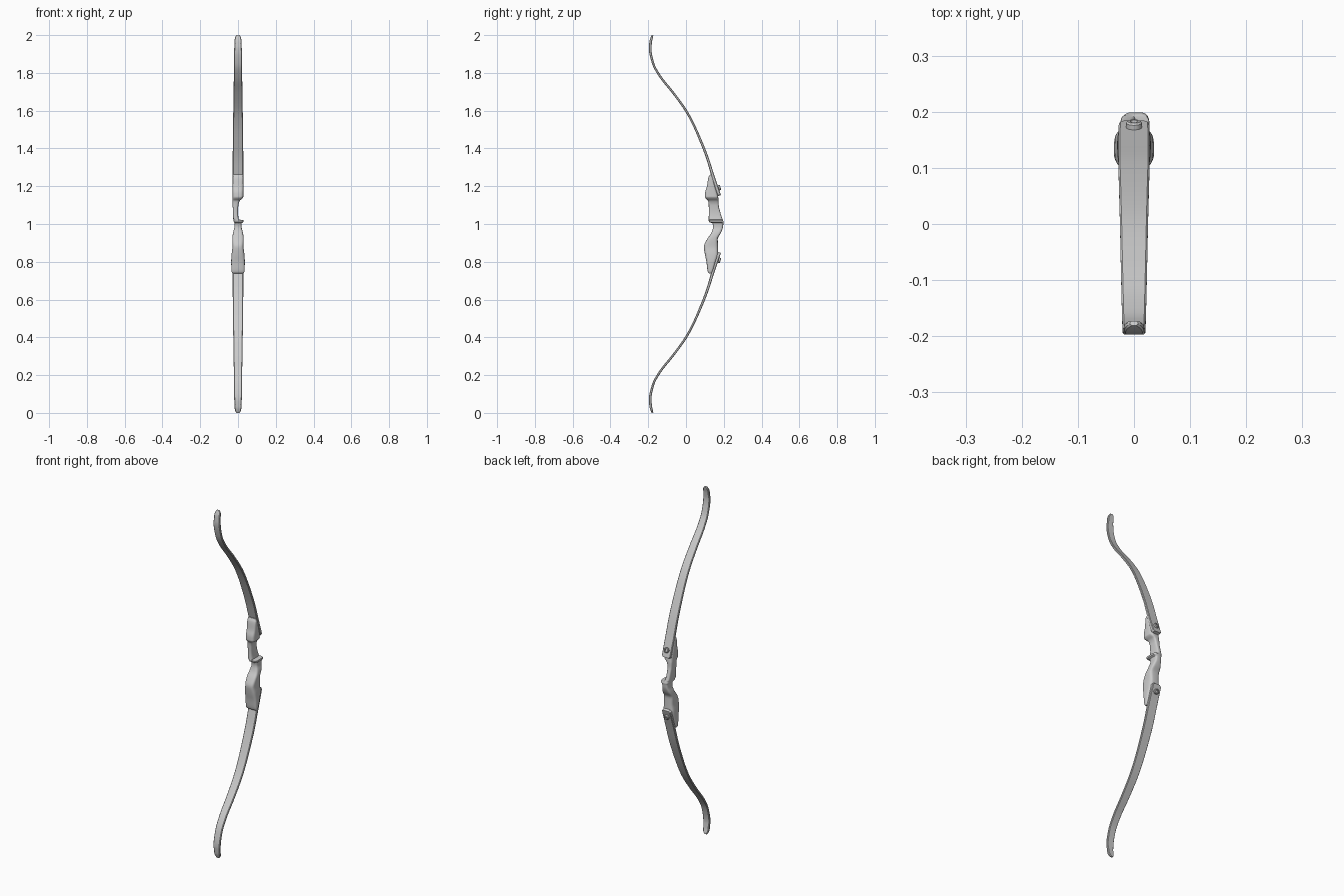
import bpy, bmesh, math
from mathutils import Vector

if "Cube" in bpy.data.objects:
    bpy.data.objects.remove(bpy.data.objects["Cube"])


def interp(rows, steps):
    """Monotone cubic resampling of rows; the first column is the parameter."""
    n, m = len(rows), len(rows[0])
    slopes = []
    for i in range(n):
        s = []
        for c in range(m):
            a = (rows[i][c] - rows[i-1][c]) / (rows[i][0] - rows[i-1][0]) if i else None
            b = (rows[i+1][c] - rows[i][c]) / (rows[i+1][0] - rows[i][0]) if i < n-1 else None
            if a is None or b is None:
                s.append(b if a is None else a)
            else:
                s.append(2*a*b/(a+b) if a*b > 0 else 0)
        slopes.append(s)
    out = []
    for i in range(n-1):
        h = rows[i+1][0] - rows[i][0]
        for k in range(steps):
            t = k/steps
            out.append([(2*t**3-3*t*t+1)*rows[i][c] + (t**3-2*t*t+t)*h*slopes[i][c]
                        + (3*t*t-2*t**3)*rows[i+1][c] + (t**3-t*t)*h*slopes[i+1][c]
                        for c in range(m)])
    return out + [list(rows[-1])]


def loft(name, rings, angle):
    bm = bmesh.new()
    vs = [[bm.verts.new(p) for p in r] for r in rings]
    n = len(vs[0])
    for a, b in zip(vs, vs[1:]):
        for i in range(n):
            bm.faces.new((a[i], a[(i+1) % n], b[(i+1) % n], b[i]))
    bm.faces.new(vs[0])
    bm.faces.new(vs[-1])
    bmesh.ops.recalc_face_normals(bm, faces=bm.faces)
    me = bpy.data.meshes.new(name)
    bm.to_mesh(me)
    bm.free()
    ob = bpy.data.objects.new(name, me)
    bpy.context.collection.objects.link(ob)
    bpy.ops.object.select_all(action='DESELECT')
    bpy.context.view_layer.objects.active = ob
    ob.select_set(True)
    bpy.ops.object.shade_smooth_by_angle(angle=math.radians(angle))
    return ob


# Limb: z, y, half width, half thickness
LIMB = [(1.150, .177, .019, .008), (1.158, .174, .027, .009), (1.256, .142, .028, .008),
        (1.35, .113, .028, .007), (1.447, .075, .027, .0065), (1.53, .038, .026, .006),
        (1.60, 0, .025, .006), (1.70, -.072, .0235, .006), (1.78, -.136, .022, .006),
        (1.85, -.174, .021, .006), (1.93, -.190, .020, .007), (1.955, -.188, .0175, .007),
        (1.97, -.186, .018, .007), (1.99, -.180, .014, .006), (1.999, -.177, .007, .004)]
path = interp(LIMB, 5)


def flip(p, lower):
    return Vector((p[0], p[1], 2 - p[2])) if lower else Vector(p)


def limb(name, lower):
    rings = []
    for i, (z, y, w, t) in enumerate(path):
        a, b = path[max(i-1, 0)], path[min(i+1, len(path)-1)]
        d = Vector((0, b[1]-a[1], b[0]-a[0])).normalized()
        nrm = Vector((0, d.z, -d.y))
        c = .003
        pts = [(w, t-c), (w-c, t), (c-w, t), (-w, t-c), (-w, c-t), (c-w, -t), (w-c, -t), (w, c-t)]
        rings.append([flip(Vector((u, y, z)) + nrm*v, lower) for u, v in pts])
    loft(name, rings, 30)


def bolt(name, lower):
    d = Vector((0, -.32, 1)).normalized()
    nrm = Vector((0, d.z, -d.y))
    base = Vector((0, .163, 1.188))
    rings = []
    for r, h in [(.014, 0), (.014, .018), (.011, .021), (.007, .021), (.006, .017)]:
        rings.append([flip(base + nrm*h + Vector((r*math.cos(a), 0, 0)) + d*r*math.sin(a), lower)
                      for a in (k*math.tau/24 for k in range(24))])
    loft(name, rings, 30)


for side, lower in (("upper", False), ("lower", True)):
    limb(side + "_limb", lower)
    bolt(side + "_limb_bolt", lower)

# Riser with grip, arrow shelf and sight window: z, y min, y max, x min, x max
RISER = [(.739, .121, .136, -.030, .030), (.748, .115, .141, -.034, .034),
         (.80, .108, .158, -.036, .036), (.84, .100, .170, -.034, .034),
         (.88, .095, .169, -.029, .029), (.92, .112, .168, -.030, .030),
         (.955, .135, .186, -.026, .026), (.985, .143, .196, -.019, .019),
         (1.004, .140, .198, -.018, .019), (1.010, .124, .199, -.022, .028),
         (1.020, .120, .196, -.024, .028), (1.024, .120, .194, -.025, .004),
         (1.065, .121, .181, -.027, .000), (1.10, .120, .173, -.028, .002),
         (1.122, .117, .172, -.028, .009), (1.137, .103, .171, -.028, .024),
         (1.145, .100, .170, -.028, .028), (1.165, .101, .166, -.028, .028),
         (1.20, .111, .156, -.028, .028), (1.245, .118, .144, -.028, .028),
         (1.262, .127, .138, -.025, .025)]
rings = []
for z, y0, y1, x0, x1 in interp(RISER, 4):
    ring = []
    for k in range(36):
        a = k*math.tau/36
        c, s = math.cos(a), math.sin(a)
        u = math.copysign(abs(c)**.5, c)
        v = math.copysign(abs(s)**.5, s)
        ring.append(((x0+x1)/2 + u*(x1-x0)/2, (y0+y1)/2 + v*(y1-y0)/2, z))
    rings.append(ring)
loft("riser", rings, 40)
